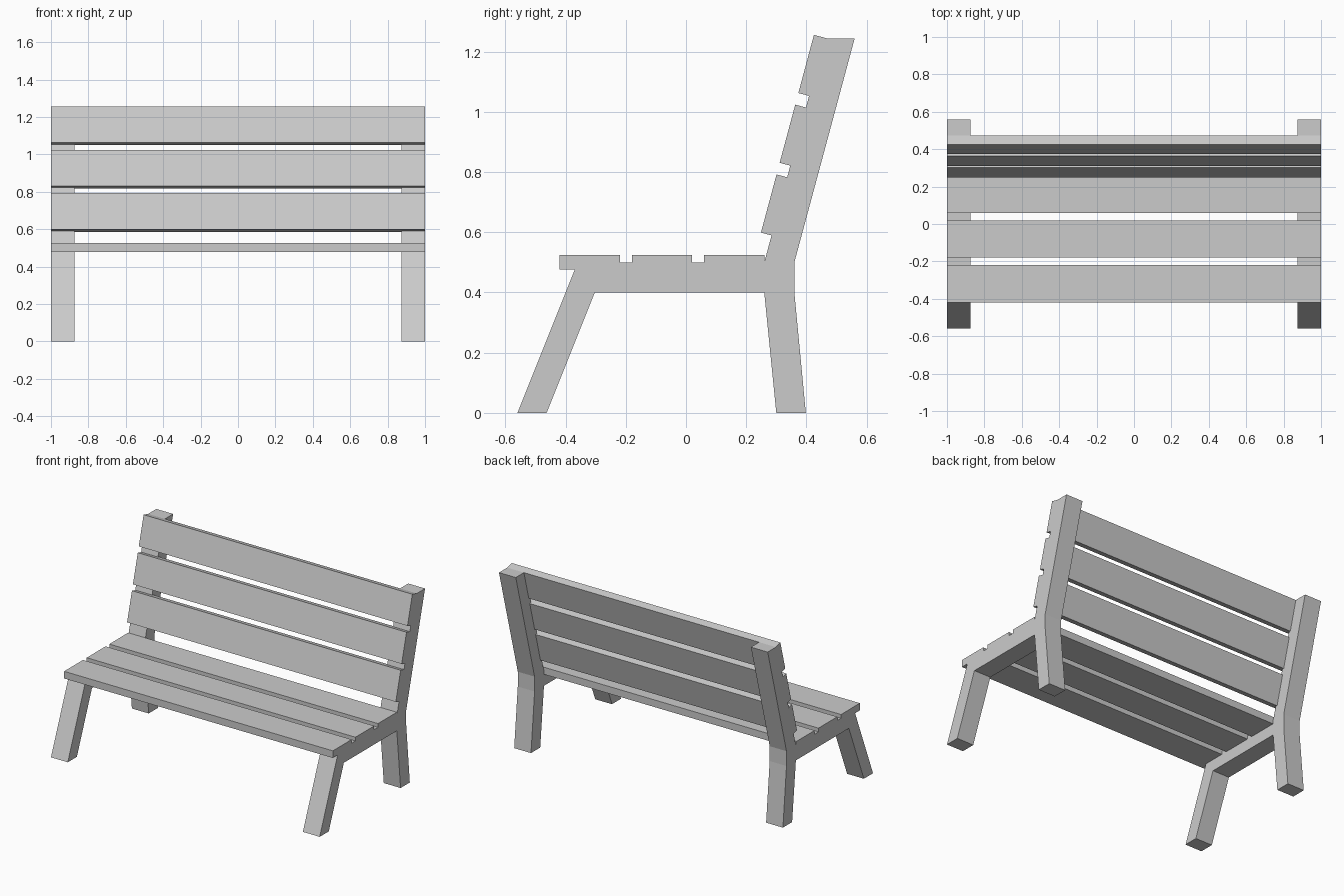
import bpy, bmesh
from math import radians, sin, cos

if "Cube" in bpy.data.objects:
    bpy.data.objects.remove(bpy.data.objects["Cube"])


def extrude_profile(name, profile, x0, x1):
    """Extrude a (y, z) profile along x into a closed solid."""
    bm = bmesh.new()
    face = bm.faces.new([bm.verts.new((x0, y, z)) for y, z in profile])
    ext = bmesh.ops.extrude_face_region(bm, geom=[face])
    verts = [v for v in ext["geom"] if isinstance(v, bmesh.types.BMVert)]
    bmesh.ops.translate(bm, verts=verts, vec=(x1 - x0, 0, 0))
    bmesh.ops.recalc_face_normals(bm, faces=bm.faces)
    mesh = bpy.data.meshes.new(name)
    bm.to_mesh(mesh)
    bm.free()
    obj = bpy.data.objects.new(name, mesh)
    bpy.context.collection.objects.link(obj)
    return obj


# Side frames: splayed front leg, seat rail, back leg and leaning back post
frame = [(-0.56, 0), (-0.463, 0), (-0.303, 0.4), (0.26, 0.4), (0.30, 0),
         (0.398, 0), (0.36, 0.4), (0.36, 0.5), (0.56, 1.243), (0.46, 1.243),
         (0.26, 0.5), (-0.36, 0.5)]
extrude_profile("side_frame_right", frame, 0.875, 1.0)
extrude_profile("side_frame_left", frame, -1.0, -0.875)

WIDTH, THICK, PITCH = 0.2, 0.05, 0.24

# Seat slats, let halfway into the rails
for i in range(3):
    y = -0.42 + i * PITCH
    extrude_profile(f"seat_slat_{i + 1}",
                    [(y, 0.477), (y + WIDTH, 0.477), (y + WIDTH, 0.525), (y, 0.525)],
                    -1.0, 1.0)

# Backrest slats, leaning with the posts
lean = radians(15)
up = (sin(lean), cos(lean))
back = (cos(lean), -sin(lean))
for i in range(3):
    corners = [(0, 0), (THICK, 0), (THICK, WIDTH), (0, WIDTH)]
    profile = [(0.249 + back[0] * t + up[0] * (h + i * PITCH),
                0.599 + back[1] * t + up[1] * (h + i * PITCH)) for t, h in corners]
    extrude_profile(f"back_slat_{i + 1}", profile, -1.0, 1.0)
